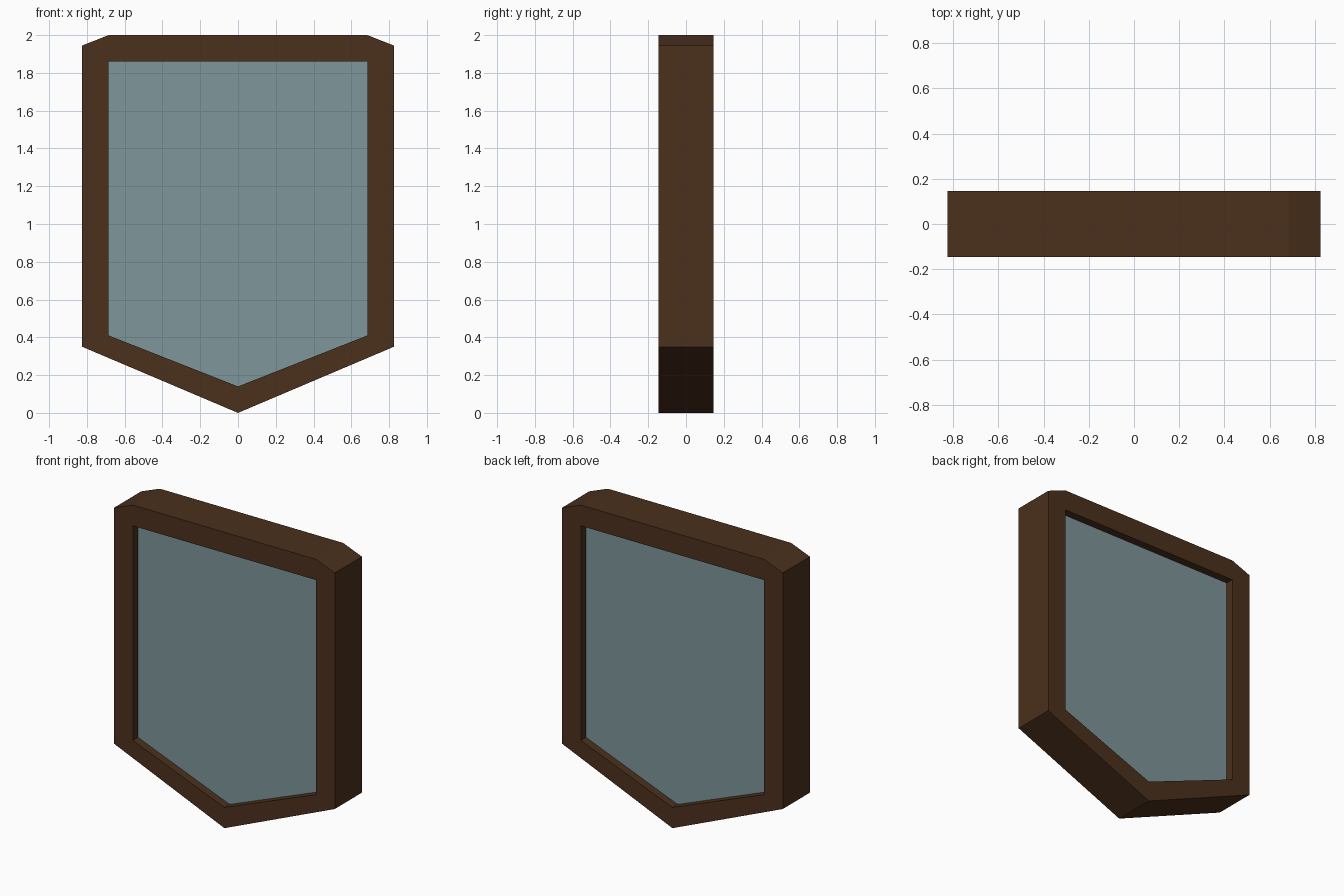
import bpy
import math

if "Cube" in bpy.data.objects:
    bpy.data.objects.remove(bpy.data.objects["Cube"])


def material(name, color):
    mat = bpy.data.materials.new(name)
    mat.diffuse_color = color
    mat.use_nodes = True
    mat.node_tree.nodes["Principled BSDF"].inputs["Base Color"].default_value = mat.diffuse_color
    return mat


def mirrored(half):
    """Close a right-hand outline by reflecting it across x = 0."""
    return half + [(-x, z) for x, z in reversed(half) if x > 0]


def extruded_outline(name, outlines, half_depth, mat):
    """Fill x/z outlines (inner ones become holes) and extrude along y."""
    curve = bpy.data.curves.new(name, 'CURVE')
    curve.dimensions = '2D'
    curve.fill_mode = 'BOTH'
    curve.extrude = half_depth
    for pts in outlines:
        spline = curve.splines.new('POLY')
        spline.points.add(len(pts) - 1)
        for p, (x, z) in zip(spline.points, pts):
            p.co = (x, z, 0, 1)
        spline.use_cyclic_u = True
    curve.materials.append(mat)
    obj = bpy.data.objects.new(name, curve)
    obj.rotation_euler.x = math.pi / 2
    bpy.context.collection.objects.link(obj)
    bpy.ops.object.select_all(action='DESELECT')
    obj.select_set(True)
    bpy.context.view_layer.objects.active = obj
    bpy.ops.object.convert(target='MESH')
    bpy.ops.object.transform_apply(location=False, rotation=True, scale=False)
    bpy.ops.object.shade_flat()
    return bpy.context.object


wood = material("dark_wood", (0.07, 0.03, 0.012, 1))
glass = material("blue_grey_pane", (0.21, 0.305, 0.32, 1))

outer = mirrored([(0, 0), (0.825, 0.35), (0.825, 1.945), (0.685, 2.0)])
inner = mirrored([(0, 0.14), (0.685, 0.41), (0.685, 1.86)])

# Pointed wooden frame with clipped top corners
extruded_outline("frame", [outer, inner], 0.145, wood)

# Pane recessed equally from the front and back
extruded_outline("pane", [inner], 0.09, glass)
